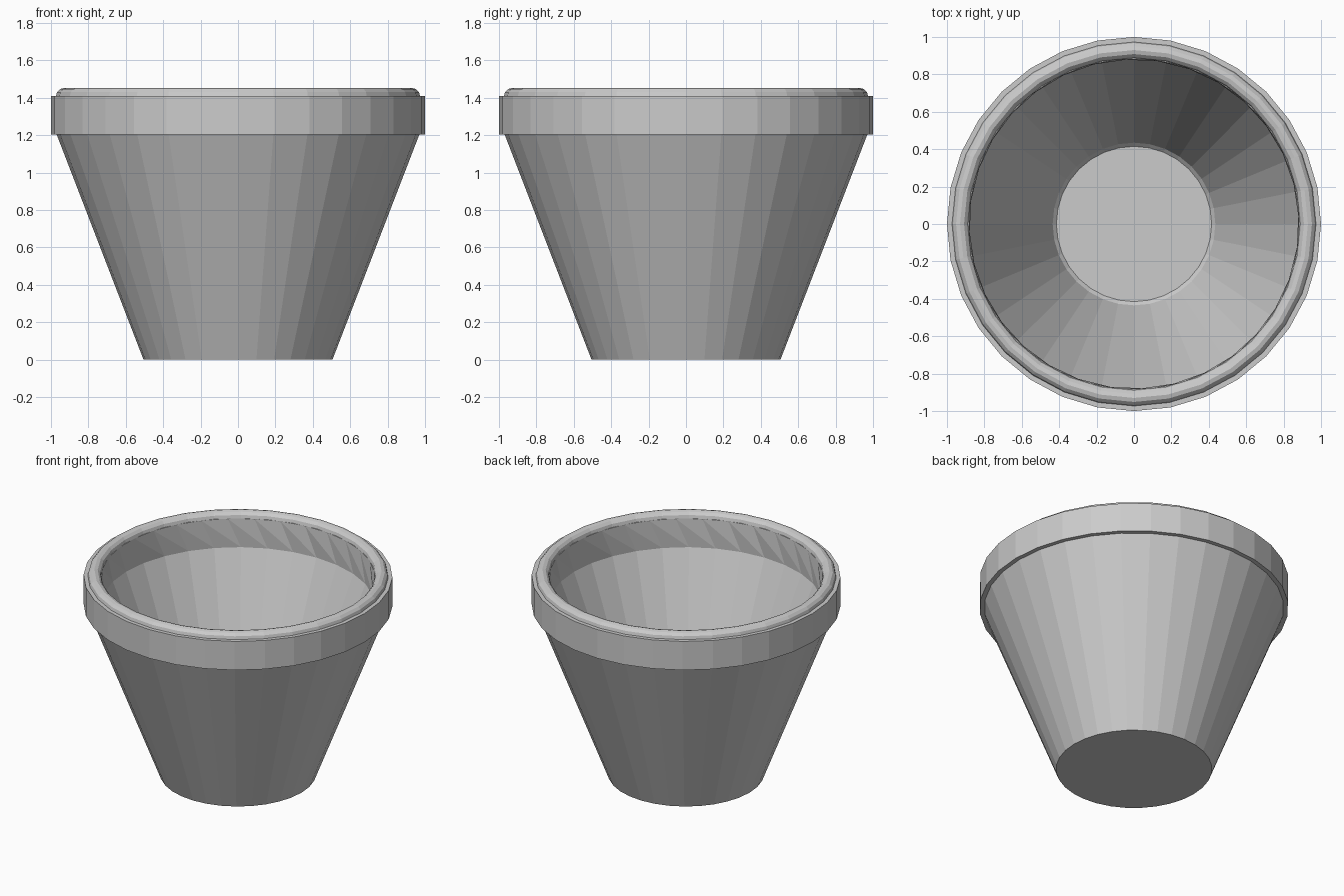
import bpy, bmesh
from math import sin, cos, tau

SIDES = 32

cube = bpy.data.objects.get("Cube")
if cube:
    bpy.data.objects.remove(cube, do_unlink=True)


def lathe(name, profile, closed=False):
    """Revolve (radius, height, twist in steps) points around z."""
    bm = bmesh.new()
    rings = []
    for r, z, twist in profile:
        angles = [tau * (i + twist) / SIDES for i in range(SIDES)]
        rings.append([bm.verts.new((r * cos(a), r * sin(a), z)) for a in angles])
    pairs = list(zip(rings, rings[1:]))
    if closed:
        pairs.append((rings[-1], rings[0]))
    else:
        bm.faces.new(rings[0])
        bm.faces.new(rings[-1])
    for low, high in pairs:
        for i in range(SIDES):
            j = (i + 1) % SIDES
            # Two triangles keep the twisted strips crisp
            bm.faces.new((low[i], low[j], high[i]))
            bm.faces.new((low[j], high[j], high[i]))
    bmesh.ops.dissolve_limit(bm, angle_limit=0.001, verts=bm.verts, edges=bm.edges)
    bmesh.ops.recalc_face_normals(bm, faces=bm.faces)
    mesh = bpy.data.meshes.new(name)
    bm.to_mesh(mesh)
    bm.free()
    obj = bpy.data.objects.new(name, mesh)
    bpy.context.collection.objects.link(obj)
    return obj


# Tapered pot with a hollow inside and a small step around the floor
lathe("pot_body", [
    (0.505, 0, 0), (0.97, 1.205, 0), (0.885, 1.205, 0),
    (0.435, 0.08, 0), (0.415, 0.06, 0),
])

# Wide collar around the top
lathe("collar", [
    (0.885, 1.205, 0), (1, 1.205, 0), (1, 1.41, 0), (0.885, 1.41, 0.5),
], closed=True)

# Rounded lip
bpy.ops.mesh.primitive_torus_add(
    major_radius=0.93, minor_radius=0.043, major_segments=SIDES,
    minor_segments=12, location=(0, 0, 1.41))
bpy.context.object.name = "rounded_lip"
